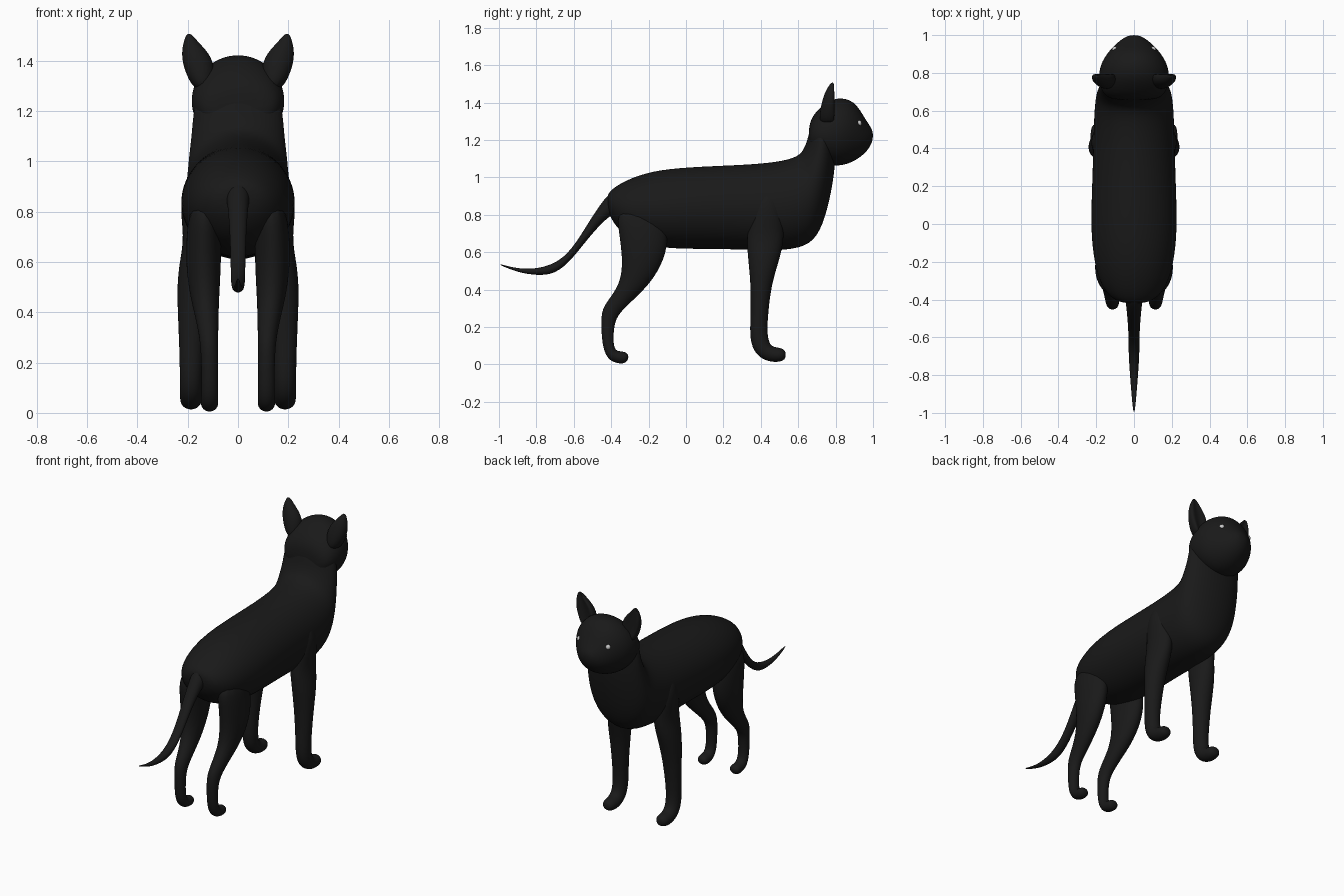
import bpy, bmesh, math

black = bpy.data.materials.new("black_coat")
black.diffuse_color = (0.01, 0.01, 0.01, 1)


def loft(name, sections, sides=16, side=1, cup=0.0):
    """Skin elliptical rings; each ring: (y, z) front/top, (y, z) back/bottom, half width, x centre."""
    bm = bmesh.new()
    rings = []
    for (ay, az), (by, bz), w, xc in sections:
        ring = []
        for i in range(sides):
            t = 2 * math.pi * i / sides
            s, c = math.sin(t), math.cos(t)
            # cup hollows the front half of the ring
            k = s * (1 - cup * s * s) if s > 0 else s
            ring.append(bm.verts.new((side * (xc + w * c),
                                      (ay + by) / 2 + (ay - by) / 2 * k,
                                      (az + bz) / 2 + (az - bz) / 2 * k)))
        rings.append(ring)
    for r, q in zip(rings, rings[1:]):
        for i in range(sides):
            j = (i + 1) % sides
            bm.faces.new((r[i], r[j], q[j], q[i]))
    bm.faces.new(rings[0])
    bm.faces.new(rings[-1])
    bmesh.ops.recalc_face_normals(bm, faces=bm.faces)
    for f in bm.faces:
        f.smooth = True
    me = bpy.data.meshes.new(name)
    bm.to_mesh(me)
    bm.free()
    me.materials.append(black)
    ob = bpy.data.objects.new(name, me)
    bpy.context.collection.objects.link(ob)
    mod = ob.modifiers.new("smooth", 'SUBSURF')
    mod.levels = mod.render_levels = 2
    return ob


# Torso sweeping up into the neck
loft("body", [
    ((-.425, .90), (-.415, .81), .06, 0),
    ((-.40, .94), (-.38, .74), .13, 0),
    ((-.31, .995), (-.30, .66), .19, 0),
    ((-.18, 1.04), (-.15, .62), .222, 0),
    ((0, 1.06), (0, .612), .235, 0),
    ((.25, 1.07), (.25, .612), .225, 0),
    ((.42, 1.08), (.48, .60), .22, 0),
    ((.55, 1.10), (.645, .62), .215, 0),
    ((.605, 1.125), (.72, .70), .208, 0),
    ((.625, 1.15), (.77, .87), .20, 0),
    ((.645, 1.19), (.80, 1.05), .187, 0),
    ((.66, 1.26), (.80, 1.18), .18, 0),
    ((.69, 1.30), (.80, 1.25), .15, 0)])

# Head tapering to the muzzle
loft("head", [
    ((.655, 1.27), (.655, 1.15), .10, 0),
    ((.675, 1.33), (.675, 1.12), .155, 0),
    ((.72, 1.38), (.72, 1.085), .182, 0),
    ((.78, 1.425), (.78, 1.057), .192, 0),
    ((.85, 1.43), (.84, 1.06), .182, 0),
    ((.91, 1.40), (.90, 1.083), .145, 0),
    ((.955, 1.32), (.95, 1.12), .10, 0),
    ((.985, 1.275), (.98, 1.155), .06, 0),
    ((1.0, 1.245), (1.0, 1.20), .025, 0)])

# Tail curving down and back
loft("tail", [
    ((-.34, .95), (-.36, .80), .06, 0),
    ((-.41, .93), (-.41, .80), .045, 0),
    ((-.51, .78), (-.53, .665), .034, 0),
    ((-.59, .645), (-.61, .56), .03, 0),
    ((-.67, .555), (-.70, .48), .03, 0),
    ((-.78, .512), (-.80, .475), .023, 0),
    ((-.90, .51), (-.90, .492), .014, 0),
    ((-1.0, .54), (-1.0, .533), .004, 0)], 12)

FRONT_LEG = [
    ((.48, .95), (.38, .95), .03, .16),
    ((.52, .84), (.35, .84), .064, .175),
    ((.53, .70), (.32, .70), .06, .155),
    ((.515, .60), (.325, .60), .067, .168),
    ((.485, .51), (.335, .51), .068, .177),
    ((.455, .40), (.345, .40), .06, .182),
    ((.44, .26), (.343, .25), .049, .186),
    ((.435, .165), (.338, .13), .046, .187),
    ((.45, .10), (.37, .05), .045, .187),
    ((.485, .093), (.44, .01), .045, .187),
    ((.515, .088), (.51, .012), .043, .187),
    ((.534, .07), (.534, .032), .02, .187)]

HIND_LEG = [
    ((-.12, .85), (-.38, .84), .06, .13),
    ((-.08, .66), (-.365, .71), .075, .137),
    ((-.13, .52), (-.343, .57), .07, .137),
    ((-.20, .42), (-.35, .45), .056, .13),
    ((-.29, .335), (-.40, .365), .044, .12),
    ((-.37, .26), (-.453, .30), .037, .115),
    ((-.385, .19), (-.456, .21), .034, .113),
    ((-.388, .11), (-.447, .08), .034, .113),
    ((-.375, .073), (-.41, .015), .035, .113),
    ((-.345, .072), (-.345, 0), .036, .113),
    ((-.32, .066), (-.32, .01), .034, .113),
    ((-.308, .05), (-.308, .03), .015, .113)]

EAR = [
    ((.83, 1.28), (.71, 1.28), .04, .135),
    ((.825, 1.36), (.715, 1.36), .062, .152),
    ((.82, 1.42), (.73, 1.42), .06, .166),
    ((.812, 1.465), (.747, 1.465), .036, .184),
    ((.80, 1.50), (.77, 1.50), .014, .194),
    ((.79, 1.507), (.78, 1.507), .005, .195)]

# Mirrored parts: legs, ears, eyes
for label, s in (("right", 1), ("left", -1)):
    loft("front_leg_" + label, FRONT_LEG, 12, s)
    loft("hind_leg_" + label, HIND_LEG, 12, s)
    loft("ear_" + label, EAR, 16, s, 0.75)
    bpy.ops.mesh.primitive_uv_sphere_add(segments=16, ring_count=10, radius=.016,
                                         location=(s * .1, .924, 1.29))
    bpy.context.object.name = "eye_" + label
    bpy.ops.object.shade_smooth()
